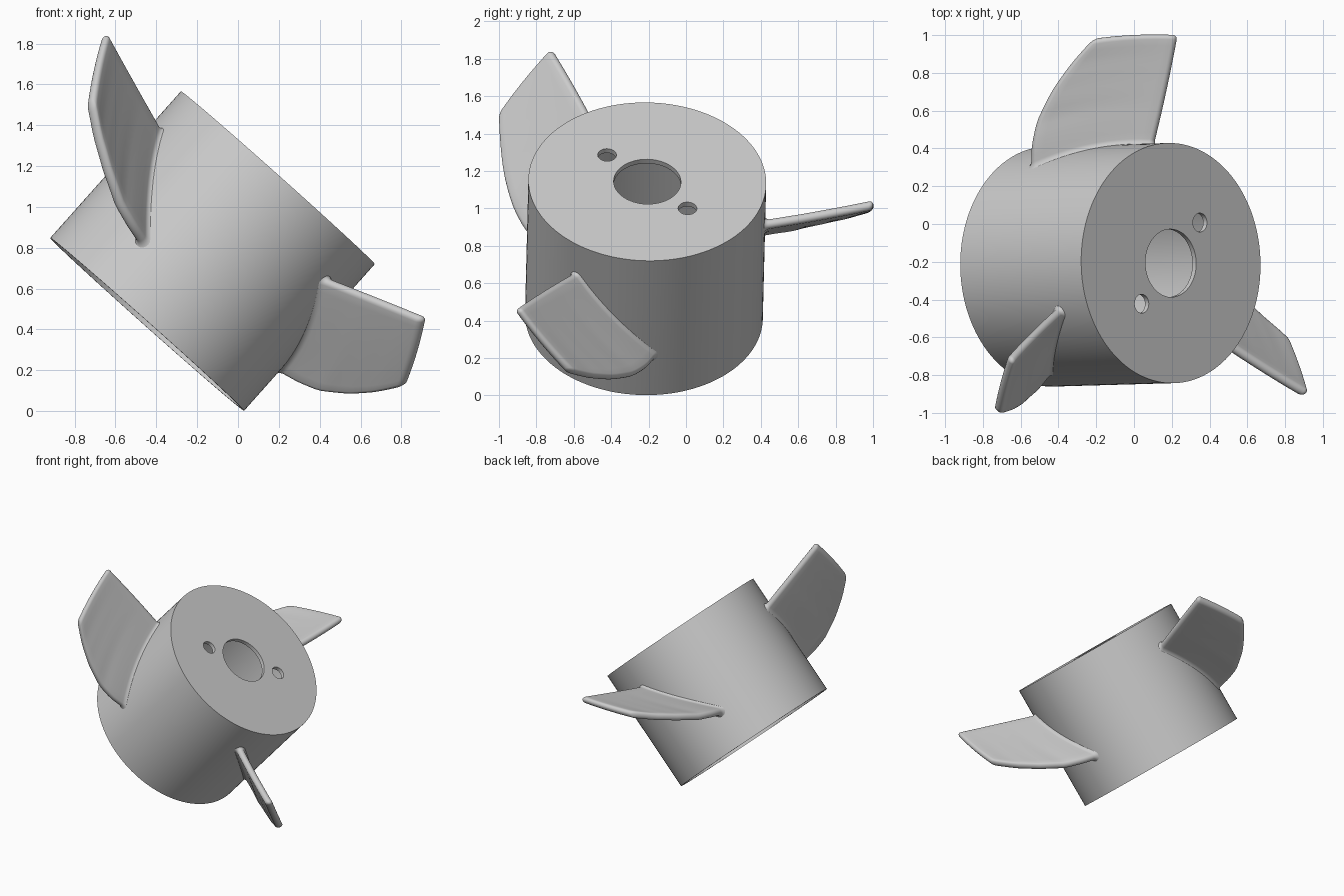
import bpy, bmesh
from math import sin, cos, pi, radians, hypot, sqrt
from mathutils import Vector, Matrix

if "Cube" in bpy.data.objects:
    bpy.data.objects.remove(bpy.data.objects["Cube"])

R, H, WALL = 0.636, 0.962, 0.03

# Tilted frame: local z runs along the hub axis
base = Vector((-0.445, -0.225, 0.425))
axis = Vector((0.64, 0.018, 0.718)).normalized()
side = (Vector((0.747, 0, -0.666)) - axis * Vector((0.747, 0, -0.666)).dot(axis)).normalized()
frame = Matrix.Translation(base) @ Matrix((side, axis.cross(side), axis)).transposed().to_4x4()


def make(name, bm):
    bmesh.ops.recalc_face_normals(bm, faces=bm.faces)
    me = bpy.data.meshes.new(name)
    bm.to_mesh(me)
    bm.free()
    ob = bpy.data.objects.new(name, me)
    bpy.context.collection.objects.link(ob)
    ob.matrix_world = frame
    return ob


def smooth(ob):
    bpy.ops.object.select_all(action='DESELECT')
    ob.select_set(True)
    bpy.context.view_layer.objects.active = ob
    bpy.ops.object.shade_smooth_by_angle(angle=radians(40))


def loft(bm, rings):
    rows = [[bm.verts.new(p) for p in ring] for ring in rings]
    n = len(rows[0])
    for a, b in zip(rows, rows[1:]):
        for i in range(n):
            bm.faces.new((a[i], a[(i + 1) % n], b[(i + 1) % n], b[i]))
    bm.faces.new(rows[0])
    bm.faces.new(rows[-1])


# Hub: an open-bottomed cup
bm = bmesh.new()
N = 128
loft(bm, [[(r * cos(2 * pi * i / N), r * sin(2 * pi * i / N), z) for i in range(N)]
          for r, z in ((R - WALL, H - WALL), (R - WALL, 0), (R, 0), (R, H))])
hub = make("hub", bm)

# Shaft hole and two screw holes through the cap
bm = bmesh.new()
for r, x, y in ((0.18, 0, 0), (0.05, 0.21, 0.215), (0.05, -0.21, -0.215)):
    bmesh.ops.create_cone(bm, cap_ends=True, segments=48, radius1=r, radius2=r, depth=0.2,
                          matrix=Matrix.Translation((x, y, H)))
cutter = make("hole_cutter", bm)
cutter.hide_render = True
mod = hub.modifiers.new("holes", 'BOOLEAN')
mod.object = cutter
mod.solver = 'EXACT'
bpy.context.view_layer.objects.active = hub
bpy.ops.object.modifier_apply(modifier=mod.name)
bpy.data.objects.remove(cutter)
smooth(hub)

# Blade edges as (radius, height, angle in degrees)
LEAD = [(0.61, 0.262, 5.5), (0.634, 0.265, 4.5), (0.74, 0.288, 0.3), (0.847, 0.323, -4.5),
        (0.983, 0.408, -10.4), (1.10, 0.50, -15.5), (1.215, 0.61, -20)]
TRAIL = [(0.61, 0.735, -37.8), (1.215, 0.915, -35.2)]


def edge(table, r):
    for a, b in zip(table, table[1:]):
        if r <= b[0] + 1e-6:
            t = (r - a[0]) / (b[0] - a[0])
            return a[1] + t * (b[1] - a[1]), radians(a[2] + t * (b[2] - a[2]))
    return table[-1][1], radians(table[-1][2])


def section(r, w, inset, turn):
    """Stadium-shaped section of half thickness w wrapped on radius r."""
    (h0, a0), (h1, a1) = edge(LEAD, r), edge(TRAIL, r)
    s0, s1 = a0 * r, a1 * r
    length = hypot(s1 - s0, h1 - h0)
    cs, ch = (s1 - s0) / length, (h1 - h0) / length
    lo, hi = inset, length - inset
    flat = [(lo + (hi - lo) * i / 14, w) for i in range(15)]
    flat += [(hi + w * sin(pi * k / 8), w * cos(pi * k / 8)) for k in range(1, 8)]
    flat += [(hi + (lo - hi) * i / 14, -w) for i in range(15)]
    flat += [(lo - w * sin(pi * k / 8), -w * cos(pi * k / 8)) for k in range(1, 8)]
    pts = []
    for c, n in flat:
        a = (s0 + cs * c - ch * n) / r + turn
        pts.append((r * cos(a), r * sin(a), h0 + ch * c + cs * n))
    return pts


# Three blades with a root fillet and rounded tip
T, FIL, TIP = 0.026, 0.035, 1.213
for k in range(3):
    rings = []
    for j in range(7):  # fillet
        d = FIL * j / 6
        flare = FIL - sqrt(max(0, FIL**2 - (FIL - d)**2))
        rings.append(section(0.628 + d, T + flare, T, k * 2 * pi / 3))
    for j in range(1, 17):  # blade body
        rings.append(section(0.663 + (TIP - T - 0.663) * j / 16, T, T, k * 2 * pi / 3))
    for j in range(1, 6):  # rounded tip
        q = pi / 2 * j / 5.2
        rings.append(section(TIP - T + T * sin(q), T * cos(q), T, k * 2 * pi / 3))
    bm = bmesh.new()
    loft(bm, rings)
    smooth(make("blade_%d" % (k + 1), bm))
